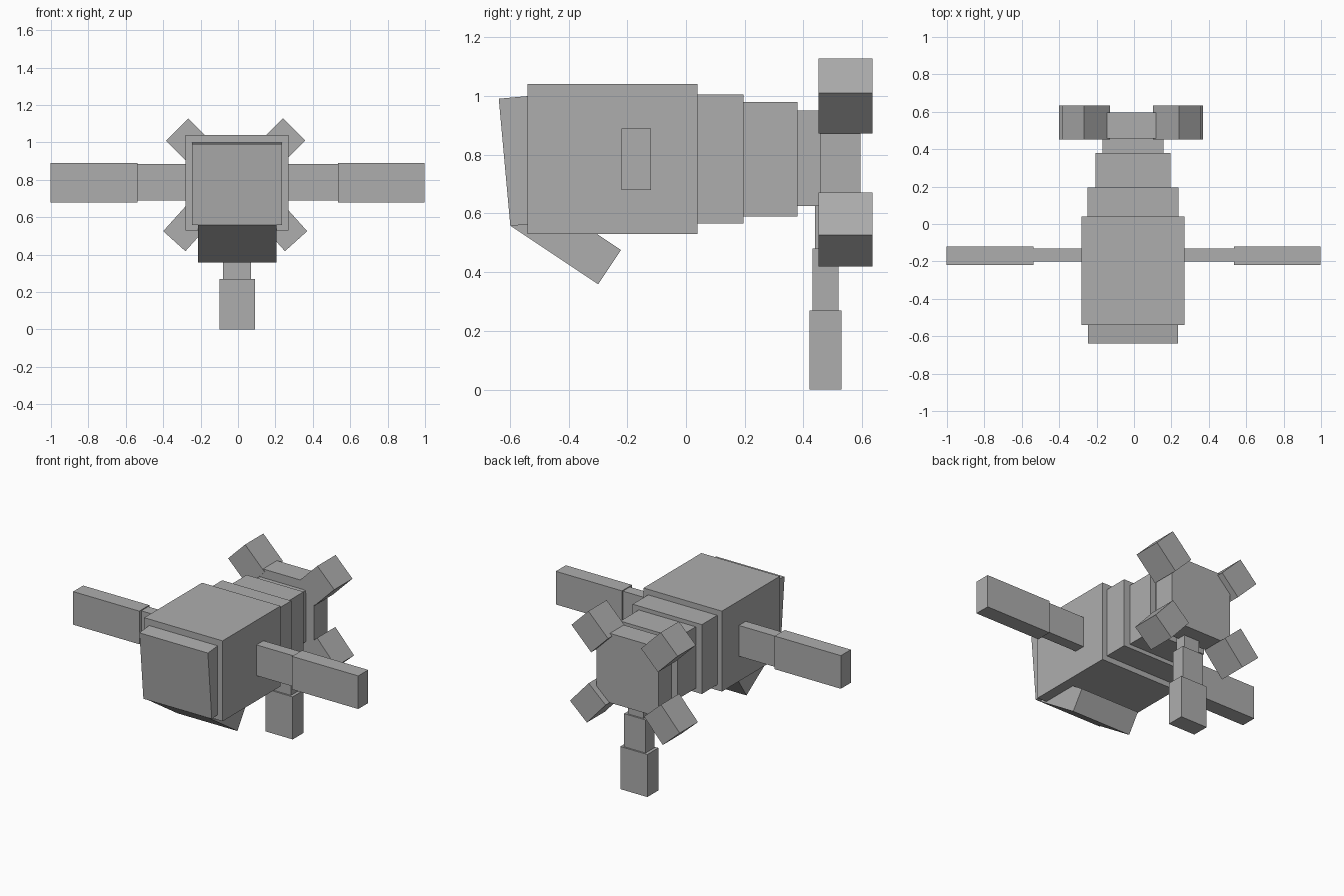
import bpy
from math import radians, atan2, hypot
from mathutils import Vector

cube = bpy.data.objects.get("Cube")
if cube:
    bpy.data.objects.remove(cube, do_unlink=True)

grey = bpy.data.materials.new("plain_grey")
grey.use_nodes = True
colour = (0.42, 0.42, 0.42, 1)
grey.diffuse_color = colour
grey.node_tree.nodes["Principled BSDF"].inputs["Base Color"].default_value = colour

MID = -0.005  # centre line of the body


def block(name, centre, size, rotation=(0, 0, 0)):
    """Box given by centre, size and rotation."""
    bpy.ops.mesh.primitive_cube_add(size=1, location=centre, rotation=rotation)
    ob = bpy.context.object
    ob.name = name
    ob.scale = size
    bpy.ops.object.transform_apply(location=False, rotation=False, scale=True)
    ob.data.materials.append(grey)
    return ob


def span(name, width, y, z):
    """Upright box on the centre line, given by its y and z ranges."""
    return block(name, (MID, sum(y) / 2, sum(z) / 2),
                 (width, y[1] - y[0], z[1] - z[0]))


# Body and stepped tail
span("body", 0.55, (-0.54, 0.04), (0.53, 1.04))
span("tail_front", 0.485, (0.04, 0.195), (0.565, 1.005))
span("tail_middle", 0.40, (0.195, 0.38), (0.59, 0.98))
span("tail_rear", 0.325, (0.38, 0.46), (0.625, 0.95))
span("tail_end", 0.435, (0.456, 0.595), (0.565, 1.005))

# Leaning face plate
tilt = radians(5.2)
face = block("face_plate", (MID, 0, 0), (0.48, 0.14, 0.435), (tilt, 0, 0))
front_mid = Vector((MID, -0.618, 0.774))
face.location = front_mid + face.rotation_euler.to_matrix() @ Vector((0, 0.07, 0))

# Jaw sloping down and back
block("jaw", (MID, -0.41, 0.517), (0.42, 0.36, 0.14), (atan2(-0.2, 0.3), 0, 0))

# Wings
for side, label in ((1, "left"), (-1, "right")):
    block(label + "_wing_inner", (MID + side * 0.395, -0.165, 0.787), (0.31, 0.07, 0.195))
    block(label + "_wing_outer", (MID / 2 + side * 0.768, -0.17, 0.785), (0.464, 0.10, 0.21))

# Angled thruster blocks around the tail end
for side, label in ((1, "left"), (-1, "right")):
    block(label + "_upper_thruster", (MID - 0.008 + side * 0.244, 0.543, 1.0),
          (0.168, 0.183, 0.195), (0, side * radians(45), 0))
    block(label + "_lower_thruster", (MID - 0.01 + side * 0.26, 0.543, 0.545),
          (0.16, 0.183, 0.196), (0, side * radians(-42), 0)).rotation_euler.y = side * radians(138)

# Hanging leg in three steps
span("leg_top", 0.11, (0.44, 0.51), (0.47, 0.64))
span("leg_middle", 0.15, (0.43, 0.52), (0.26, 0.48))
span("leg_foot", 0.19, (0.42, 0.53), (0, 0.27))
